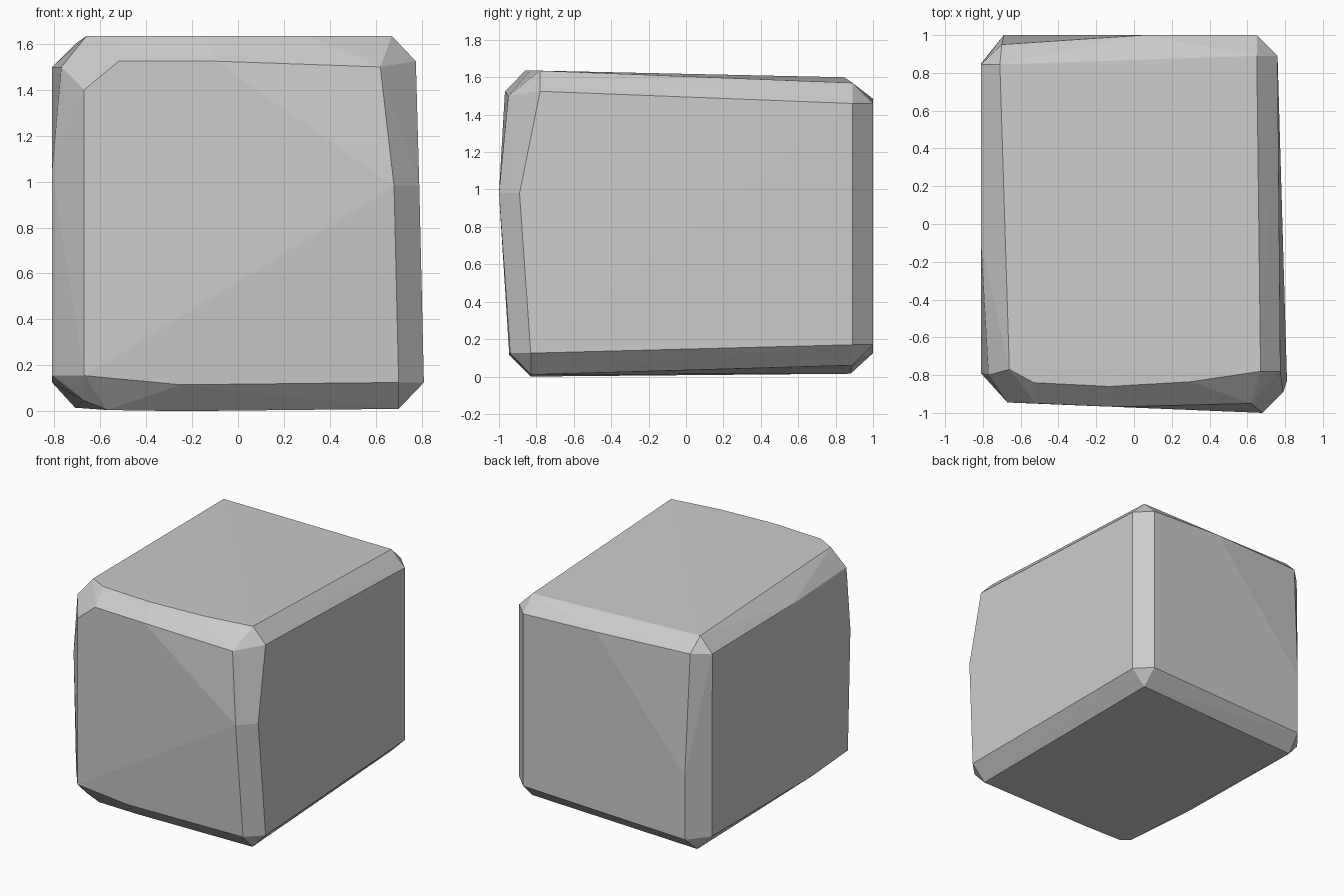
import bpy, bmesh, math

# Six slightly irregular face panels of the stone; the hull between them forms the chamfers
panels = {
    "top": [(-0.71, 0.845, 1.6), (0.65, 0.89, 1.57), (0.67, -0.78, 1.635),
            (0.3, -0.835, 1.635), (-0.13, -0.86, 1.635), (-0.53, -0.84, 1.635),
            (-0.66, -0.77, 1.635)],
    "bottom": [(-0.71, 0.88, 0.015), (0.65, 0.89, 0.06), (0.7, -0.83, 0.01),
               (-0.25, -0.83, 0.0), (-0.57, -0.83, 0.005), (-0.67, -0.83, 0.045)],
    "front": [(-0.67, -0.945, 0.155), (-0.25, -0.945, 0.115), (0.7, -0.94, 0.125),
              (0.68, -1.0, 0.98), (0.62, -0.95, 1.5), (-0.1, -0.968, 1.525),
              (-0.52, -0.95, 1.525), (-0.67, -0.945, 1.4)],
    "back": [(-0.7, 0.95, 1.5), (0.05, 1.0, 1.485), (0.65, 1.0, 1.46),
             (0.65, 1.0, 0.17), (-0.69, 1.0, 0.125), (-0.69, 1.0, 0.6)],
    "right": [(0.76, 0.89, 1.46), (0.76, 0.89, 0.17), (0.81, -0.83, 0.125),
              (0.79, -0.89, 0.98), (0.775, -0.78, 1.525)],
    "left": [(-0.81, 0.845, 1.49), (-0.81, 0.85, 0.125), (-0.81, -0.35, 0.125),
             (-0.81, -0.76, 0.155), (-0.81, -0.79, 1.05), (-0.77, -0.8, 1.5),
             (-0.81, -0.1, 1.5)],
}

bm = bmesh.new()
for outline in panels.values():
    for point in outline:
        bm.verts.new(point)
hull = bmesh.ops.convex_hull(bm, input=bm.verts[:])
unused = [v for v in bm.verts if not v.link_faces]
bmesh.ops.delete(bm, geom=unused, context='VERTS')

# Merge the nearly coplanar triangles into broad flat facets
bmesh.ops.dissolve_limit(bm, angle_limit=math.radians(1), verts=bm.verts[:], edges=bm.edges[:])
bmesh.ops.recalc_face_normals(bm, faces=bm.faces[:])

mesh = bpy.data.meshes.new("stone_block")
bm.to_mesh(mesh)
bm.free()
block = bpy.data.objects.new("stone_block", mesh)
bpy.context.collection.objects.link(block)
